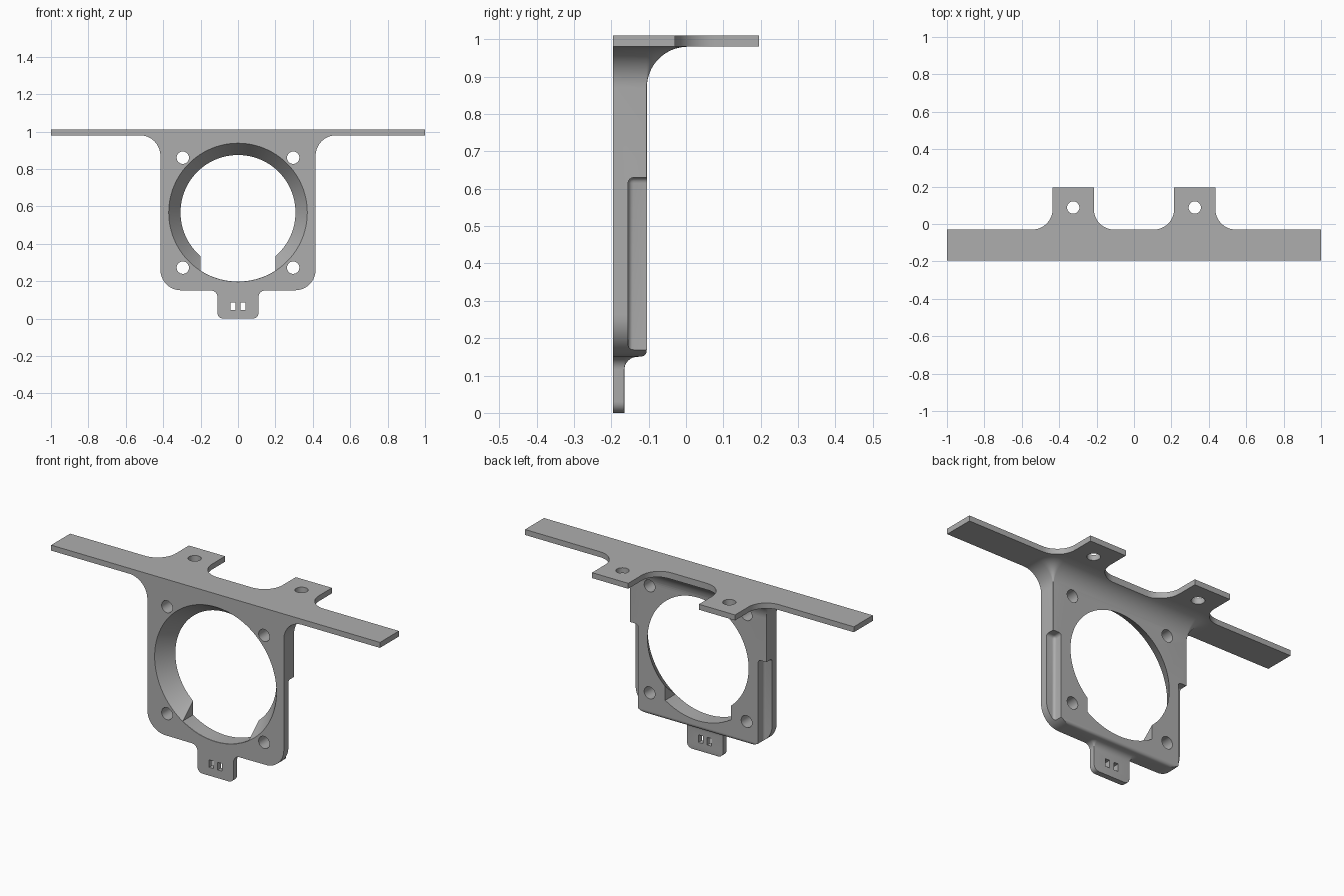
import bpy, bmesh
from math import sin, cos, pi, sqrt, radians
from mathutils import Vector

if "Cube" in bpy.data.objects:
    bpy.data.objects.remove(bpy.data.objects["Cube"], do_unlink=True)

grey = bpy.data.materials.new("plain_grey")
grey.use_nodes = True
colour = (0.42, 0.42, 0.42, 1)
grey.diffuse_color = colour
grey.node_tree.nodes["Principled BSDF"].inputs["Base Color"].default_value = colour

FRONT, BACK = -0.195, -0.105
UNDERSIDE, TOP = 0.98, 1.01
HOLE_Z = 0.567
FILLET = 0.11


def finish(bm, name):
    bmesh.ops.recalc_face_normals(bm, faces=bm.faces)
    mesh = bpy.data.meshes.new(name)
    bm.to_mesh(mesh)
    bm.free()
    mesh.materials.append(grey)
    obj = bpy.data.objects.new(name, mesh)
    bpy.context.collection.objects.link(obj)
    return obj


def loft(name, rings):
    """Skin matching closed rings and cap both ends."""
    bm = bmesh.new()
    loops = [[bm.verts.new(p) for p in ring] for ring in rings]
    for a, b in zip(loops, loops[1:]):
        for i in range(len(a)):
            j = (i + 1) % len(a)
            bm.faces.new((a[i], a[j], b[j], b[i]))
    bm.faces.new(loops[0])
    bm.faces.new(loops[-1])
    return finish(bm, name)


def rounded(corners, steps=12):
    """Polygon with right-angled corners (x, y, radius) turned into arcs."""
    out = []
    for i, (x, y, r) in enumerate(corners):
        p = Vector((x, y))
        if not r:
            out.append(p)
            continue
        u = (Vector(corners[i - 1][:2]) - p).normalized() * r
        v = (Vector(corners[(i + 1) % len(corners)][:2]) - p).normalized() * r
        for k in range(steps + 1):
            t = k / steps * pi / 2
            out.append(p + u * (1 - sin(t)) + v * (1 - cos(t)))
    return out


def prism(name, outline, low, high):
    return loft(name, [[(p[0], p[1], z) for p in outline] for z in (low, high)])


def combine(target, cutter, operation="DIFFERENCE"):
    mod = target.modifiers.new("cut", "BOOLEAN")
    mod.object, mod.operation, mod.solver = cutter, operation, "EXACT"
    bpy.context.view_layer.objects.active = target
    bpy.ops.object.modifier_apply(modifier=mod.name)
    bpy.data.objects.remove(cutter, do_unlink=True)


def cylinder(x, y, z, r1, r2, depth, along_y, sides=48):
    bpy.ops.mesh.primitive_cone_add(
        vertices=sides, radius1=r1, radius2=r2, depth=depth, location=(x, y, z),
        rotation=(-pi / 2 if along_y else 0, 0, 0))
    return bpy.context.object


def box(x, y, z, bevel=0):
    """Box between (low, high) pairs, optionally with rounded edges."""
    bm = bmesh.new()
    bmesh.ops.create_cube(bm, size=1)
    for v in bm.verts:
        v.co = [lo + (c + 0.5) * (hi - lo) for c, (lo, hi) in zip(v.co, (x, y, z))]
    if bevel:
        bmesh.ops.bevel(bm, geom=bm.edges[:], offset=bevel, segments=4,
                        profile=0.5, affect="EDGES")
    return finish(bm, "cutter")


# Top plate with two rear ears
half = [(1, FRONT, 0), (1, -0.03, 0), (0.435, -0.03, FILLET), (0.435, 0.195, 0),
        (0.215, 0.195, 0), (0.215, -0.03, FILLET)]
plate_outline = rounded(half + [(-x, y, r) for x, y, r in reversed(half)])
plate = prism("top_plate", plate_outline, UNDERSIDE, TOP)
for side in (-1, 1):
    combine(plate, cylinder(side * 0.325, 0.088, 1, 0.033, 0.033, 0.2, False))


# Body: cross-sections stacked upward as (z, half width, back, corner radius)
def section(z, w, back, r):
    c = rounded([(w, FRONT, 0), (w, back, r), (-w, back, r), (-w, FRONT, 0)], 8)
    return [(p.x, p.y, z) for p in c]


def flare(z_end, w, back, r, steps):
    """Concave fillet that spreads sideways and backwards up to z_end."""
    for k in range(steps + 1):
        t = k / steps * pi / 2
        d = r * (1 - cos(t))
        yield section(z_end - r + r * sin(t), w + d, back + d, d + 0.001)


SIDE, BOTTOM = 0.415, 0.15
TAB_SIDE, TAB_BACK, TAB_ROUND = 0.11, -0.165, 0.03
rings = []
for k in range(7):
    t = k / 6 * pi / 2
    rings.append(section(TAB_ROUND * (1 - cos(t)),
                         TAB_SIDE - TAB_ROUND * (1 - sin(t)), TAB_BACK, 0.001))
rings += flare(BOTTOM, TAB_SIDE, TAB_BACK, 0.035, 8)
for k in range(17):
    t = k / 16 * pi / 2
    h = FILLET * (1 - cos(t))
    edge = 0.015
    drop = edge - sqrt(max(0, edge ** 2 - max(0, edge - h) ** 2))
    rings.append(section(BOTTOM + 0.001 + h, SIDE - FILLET * (1 - sin(t)),
                         BACK - drop, 0.001))
rings += flare(UNDERSIDE, SIDE, BACK, FILLET, 16)
body = loft("fan_frame", rings)

# Trim the top fillet to the plate outline
combine(body, prism("trim", plate_outline, -0.1, 1.1), "INTERSECT")

# Tapered round opening with a full-width relief at its bottom
combine(body, cylinder(0, -0.15, HOLE_Z, 0.3845, 0.2935, 0.13, True, 96))
R, RELIEF = 0.3695, 0.2
arc = [-RELIEF + 2 * RELIEF * k / 16 for k in range(17)]
relief = [(x, HOLE_Z - sqrt(R * R - x * x)) for x in arc]
relief += [(RELIEF, 0.5), (-RELIEF, 0.5)]
combine(body, loft("cutter", [[(x, y, z) for x, z in relief] for y in (-0.3, 0)]))

# Mirrored side steps, screw holes and cable-tie slots
for side in (-1, 1):
    combine(body, box(sorted((side * 0.365, side * 0.6)), (-0.155, 0.05),
                      (0.05, 0.63), 0.015))
    for z in (0.272, 0.86):
        combine(body, cylinder(side * 0.295, -0.1, z, 0.033, 0.033, 0.4, True))
    combine(body, box(sorted((side * 0.013, side * 0.04)), (-0.3, 0), (0.045, 0.087)))

for obj in (plate, body):
    bpy.ops.object.select_all(action="DESELECT")
    obj.select_set(True)
    bpy.context.view_layer.objects.active = obj
    bpy.ops.object.shade_smooth_by_angle(angle=radians(30))
